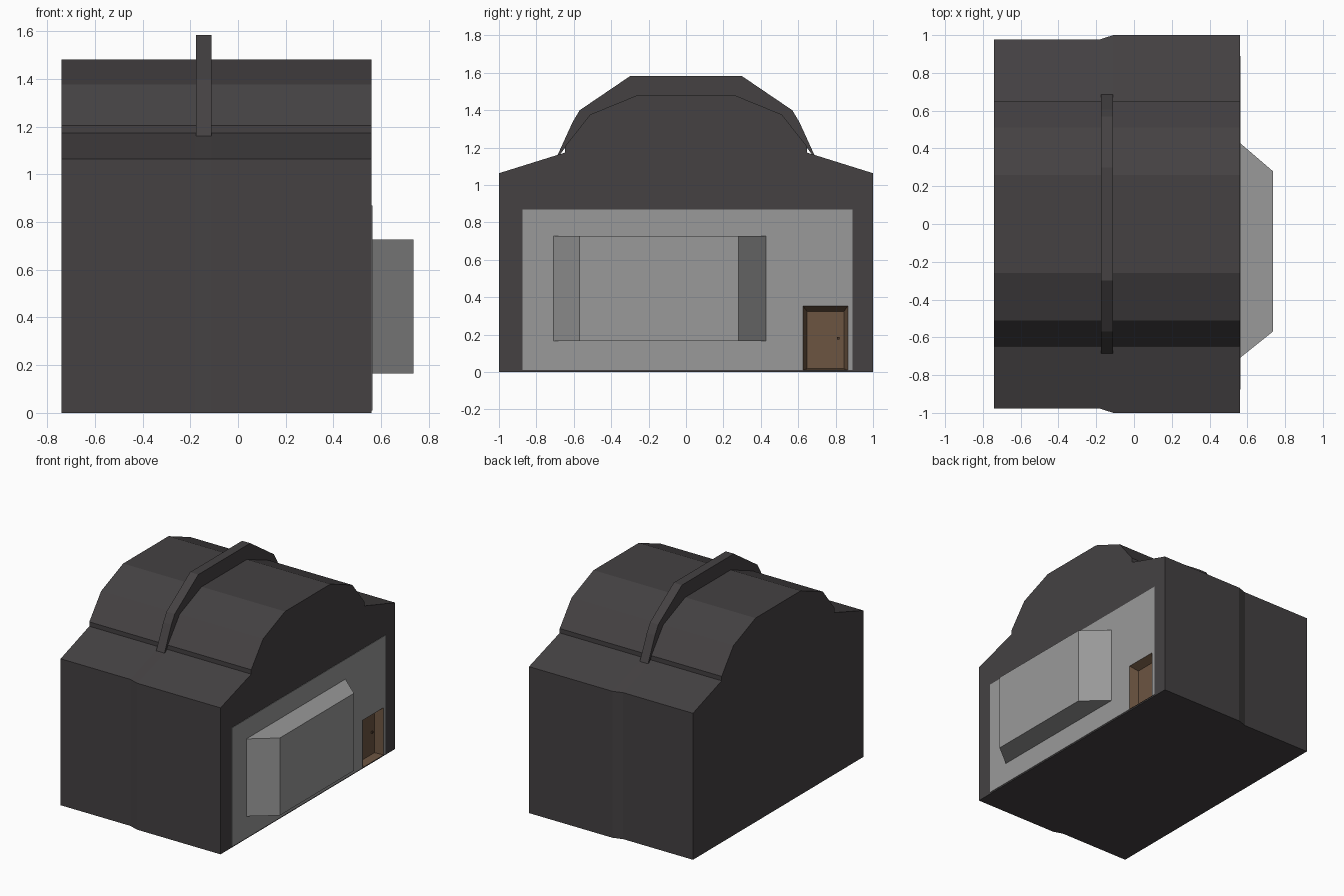
import bpy, bmesh

if "Cube" in bpy.data.objects:
    bpy.data.objects.remove(bpy.data.objects["Cube"])


def material(name, r, g, b):
    m = bpy.data.materials.new(name)
    m.diffuse_color = (r, g, b, 1)
    m.use_nodes = True
    m.node_tree.nodes["Principled BSDF"].inputs["Base Color"].default_value = m.diffuse_color
    return m


dark = material("dark_shell", 0.058, 0.053, 0.055)
grey = material("grey_window", 0.32, 0.32, 0.32)
wood = material("brown_wood", 0.15, 0.09, 0.053)
wood_dark = material("dark_wood", 0.07, 0.04, 0.025)


def loft(name, sections, mat, caps=(True, True)):
    """Join (x, [(y, z), ...]) cross-sections along x."""
    bm = bmesh.new()
    rings = [[bm.verts.new((x, y, z)) for y, z in pts] for x, pts in sections]
    for a, b in zip(rings, rings[1:]):
        n = len(a)
        for i in range(n):
            j = (i + 1) % n
            bm.faces.new((a[i], a[j], b[j], b[i]))
    for ring, use in zip((rings[0], rings[-1]), caps):
        if use:
            bm.faces.new(ring)
    bmesh.ops.recalc_face_normals(bm, faces=bm.faces)
    me = bpy.data.meshes.new(name)
    bm.to_mesh(me)
    bm.free()
    me.materials.append(mat)
    ob = bpy.data.objects.new(name, me)
    bpy.context.collection.objects.link(ob)
    return ob


def mirrored(half):
    return half + [(-y, z) for y, z in reversed(half)]


def rect(y0, y1, z0, z1):
    return [(y0, z0), (y1, z0), (y1, z1), (y0, z1)]


# Main shell: walls, sloping eaves and faceted barrel roof
def shell_profile(w):
    return mirrored([(w, 0), (w, 1.063), (0.648, 1.173), (0.648, 1.205),
                     (0.512, 1.377), (0.26, 1.48)])


shell = loft("building_shell", [(-0.74, shell_profile(0.977)), (-0.18, shell_profile(0.977)),
                                (-0.11, shell_profile(1.0)), (0.56, shell_profile(1.0))], dark)

# Doorway cut into the shell
cutter = loft("doorway_cutter", [(0.498, rect(0.625, 0.865, 0.01, 0.353)),
                                 (0.6, rect(0.625, 0.865, 0.01, 0.353))], dark)
cutter.hide_render = True
cut = shell.modifiers.new("doorway", 'BOOLEAN')
cut.object = cutter
cut.operation = 'DIFFERENCE'
cut.solver = 'EXACT'
bpy.context.view_layer.objects.active = shell
bpy.ops.object.modifier_apply(modifier=cut.name)
bpy.data.objects.remove(cutter)

# Arched rib over the roof, its feet tapering to the eaves
outer = mirrored([(0.688, 1.157), (0.606, 1.337), (0.568, 1.4), (0.298, 1.583)])
inner = mirrored([(0.676, 1.16), (0.63, 1.222), (0.505, 1.368), (0.255, 1.47)])
rib = outer + inner[::-1]
loft("roof_rib", [(-0.176, rib), (-0.11, rib)], dark)

# Front wall panel with a notch for the door
panel = [(-0.875, 0.01), (0.625, 0.01), (0.625, 0.353), (0.865, 0.353),
         (0.865, 0.01), (0.89, 0.01), (0.89, 0.87), (-0.875, 0.87)]
loft("wall_panel", [(0.558, panel), (0.563, panel)], grey)

# Bay window with splayed sides
loft("bay_window", [(0.56, rect(-0.71, 0.43, 0.165, 0.727)),
                    (0.735, rect(-0.57, 0.28, 0.165, 0.727))], grey)

# Recessed door: splayed frame, leaf and knob
frame_outer = rect(0.625, 0.865, 0.01, 0.353)
frame_inner = rect(0.647, 0.845, 0.018, 0.325)
loft("door_frame", [(0.502, frame_inner), (0.564, frame_outer)], wood, (False, False))
loft("door_leaf", [(0.499, frame_inner), (0.504, frame_inner)], wood)
loft("door_knob", [(0.503, rect(0.808, 0.82, 0.173, 0.187)),
                   (0.513, rect(0.808, 0.82, 0.173, 0.187))], wood_dark)
